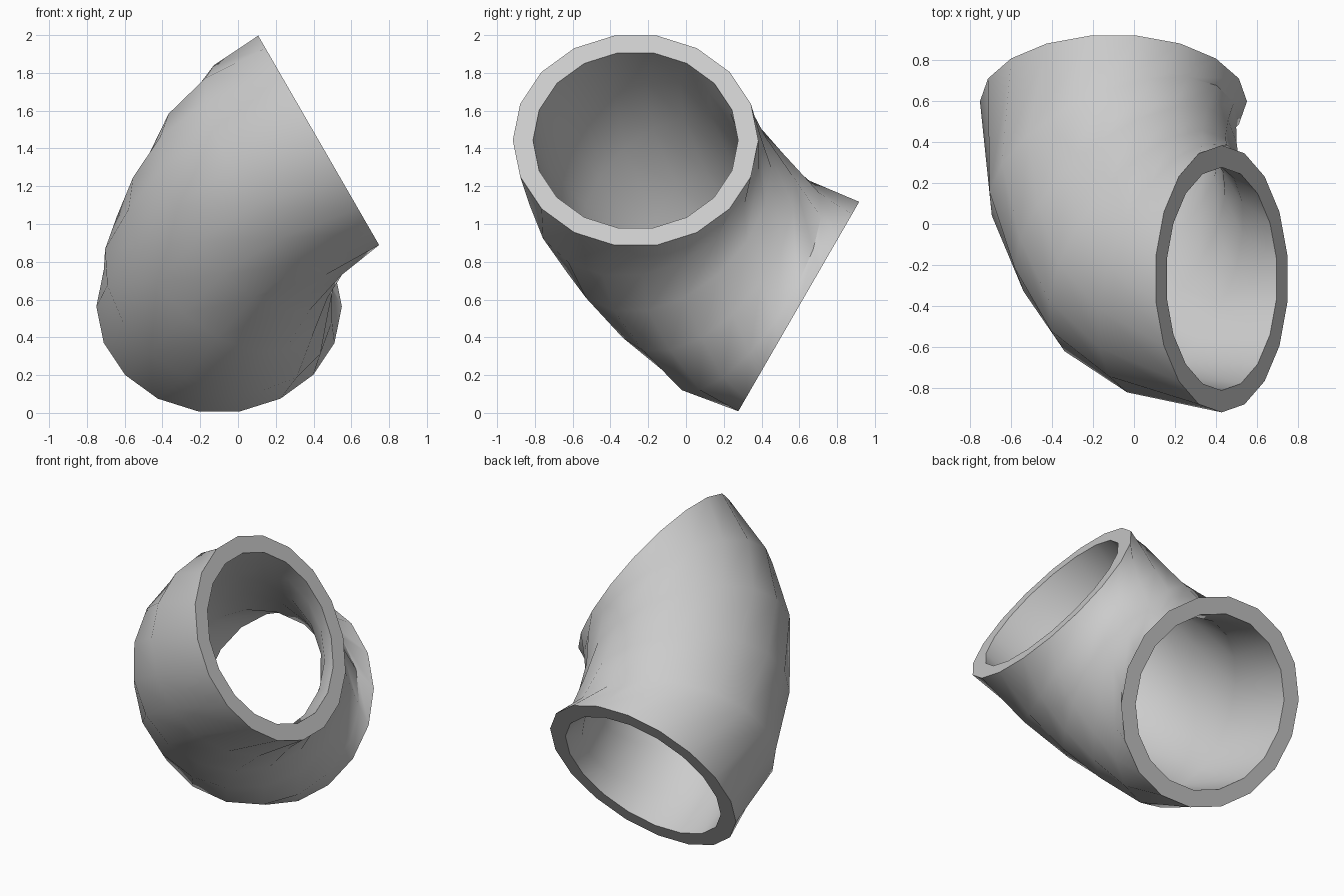
import bpy, bmesh
from math import sin, cos, radians, tau
from mathutils import Vector

if "Cube" in bpy.data.objects:
    bpy.data.objects.remove(bpy.data.objects["Cube"])

SIDES = 18
OUTER, INNER = 0.65, 0.543
SLOPE = radians(30)            # the pipe descends at a constant pitch while turning

# Centre line stations: position and heading (degrees turned about z)
STATIONS = [
    ((0.427, -0.267, 1.443), 0),
    ((0.210, -0.217, 1.285), 22),
    ((0.053, -0.100, 1.096), 37),
    ((-0.040, 0.090, 0.885), 50),
    ((-0.103, 0.315, 0.675), 65),
    ((-0.100, 0.597, 0.563), 90),
]


def ring(bm, centre, heading, radius):
    """One circular section, square to the sloping direction of travel."""
    h = radians(heading)
    side = Vector((-sin(h), -cos(h), 0))
    up = Vector((-sin(SLOPE) * cos(h), sin(SLOPE) * sin(h), cos(SLOPE)))
    return [bm.verts.new(Vector(centre) + radius * (side * cos(a) + up * sin(a)))
            for a in (tau * i / SIDES for i in range(SIDES))]


def join_rings(bm, a, b):
    for i in range(SIDES):
        j = (i + 1) % SIDES
        bm.faces.new((a[i], a[j], b[j], b[i]))


# Elbow pipe: outer skin, inner skin and the two flat rims
bm = bmesh.new()
outer = [ring(bm, c, h, OUTER) for c, h in STATIONS]
inner = [ring(bm, c, h, INNER) for c, h in STATIONS]
loop = outer + inner[::-1]
for k in range(len(loop)):
    join_rings(bm, loop[k], loop[(k + 1) % len(loop)])
bmesh.ops.recalc_face_normals(bm, faces=bm.faces)

mesh = bpy.data.meshes.new("elbow_pipe")
bm.to_mesh(mesh)
bm.free()
pipe = bpy.data.objects.new("elbow_pipe", mesh)
bpy.context.collection.objects.link(pipe)

# Smooth walls, crisp rims
bpy.context.view_layer.objects.active = pipe
pipe.select_set(True)
bpy.ops.object.shade_smooth_by_angle(angle=radians(45))
